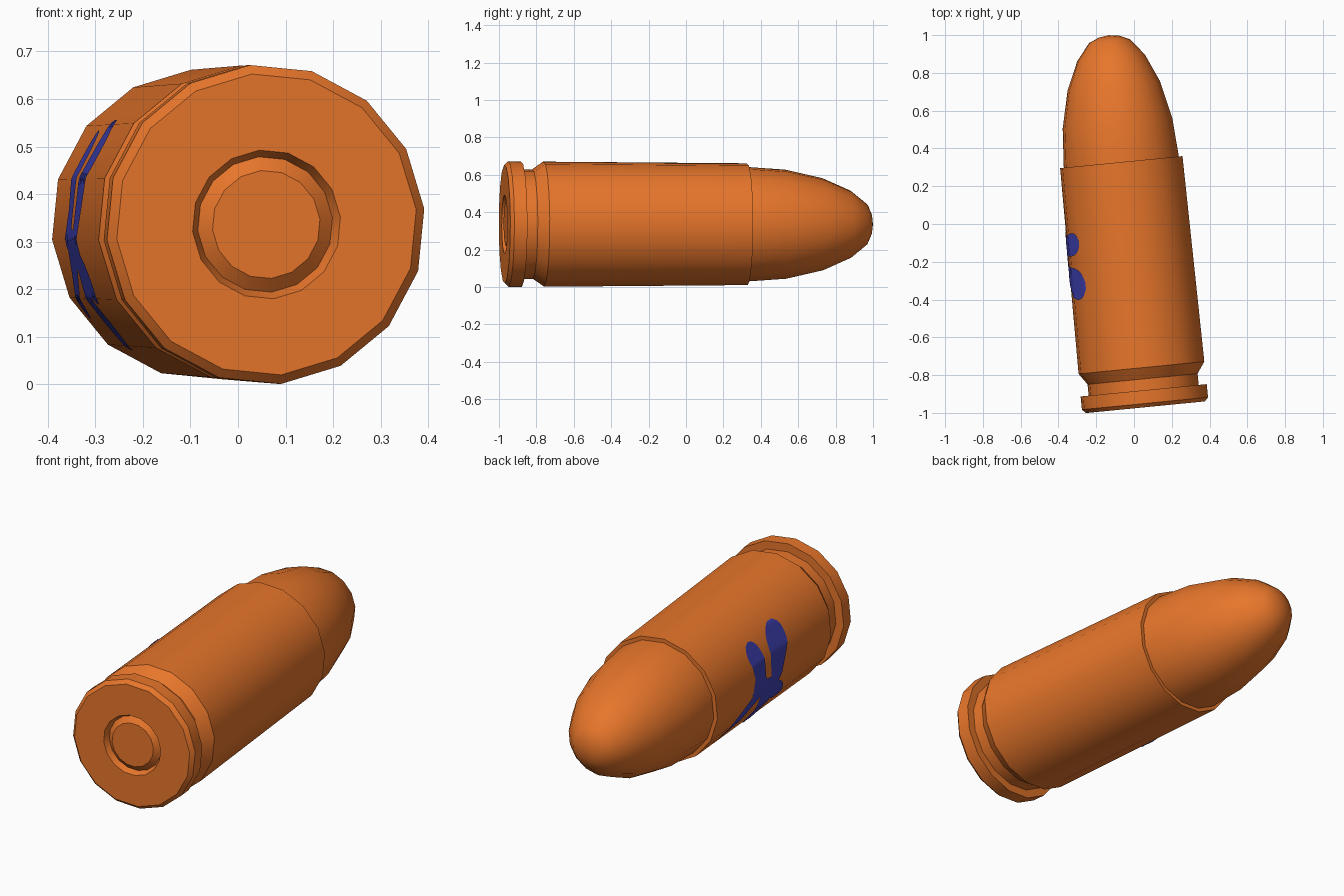
import bpy, bmesh, math
from mathutils import Matrix, Vector

if "Cube" in bpy.data.objects:
    bpy.data.objects.remove(bpy.data.objects["Cube"])

SIDES = 16
PHASE = math.radians(5.6)      # turn of the facets about the axis
STEP = 2 * math.pi / SIDES
# local frame: axis along +y, rear face at y = 0
PLACE = Matrix.Translation((0.06, -0.97, 0.336)) @ Matrix.Rotation(math.radians(5.6), 4, 'Z')


def material(name, rgb):
    m = bpy.data.materials.new(name)
    m.diffuse_color = (*rgb, 1)
    m.use_nodes = True
    m.node_tree.nodes["Principled BSDF"].inputs["Base Color"].default_value = m.diffuse_color
    return m


copper = material("copper_orange", (0.80, 0.18, 0.024))
blue = material("paint_blue", (0.05, 0.053, 0.45))


def finish(name, bm, mat, angle):
    bm.transform(PLACE)
    mesh = bpy.data.meshes.new(name)
    bm.to_mesh(mesh)
    bm.free()
    mesh.materials.append(mat)
    obj = bpy.data.objects.new(name, mesh)
    bpy.context.collection.objects.link(obj)
    bpy.ops.object.select_all(action='DESELECT')
    obj.select_set(True)
    bpy.context.view_layer.objects.active = obj
    bpy.ops.object.shade_smooth_by_angle(angle=math.radians(angle))
    return obj


def lathe(name, profile, mat, angle):
    """Closed turned solid; profile is (radius, distance along the axis)."""
    bm = bmesh.new()
    rings = []
    for r, s in profile:
        if r == 0:
            rings.append([bm.verts.new((0, s, 0))] * SIDES)
        else:
            rings.append([bm.verts.new((r * math.cos(PHASE + i * STEP), s,
                                        r * math.sin(PHASE + i * STEP))) for i in range(SIDES)])
    for a, b in zip(rings, rings[1:]):
        for i in range(SIDES):
            j = (i + 1) % SIDES
            bm.faces.new(list(dict.fromkeys((a[i], a[j], b[j], b[i]))))
    bmesh.ops.recalc_face_normals(bm, faces=bm.faces[:])
    return finish(name, bm, mat, angle)


# Casing: primer pocket, rim, extractor groove, shoulder, body and mouth
lathe("casing", [(0, 0.05), (0.143, 0.03), (0.157, 0), (0.318, 0), (0.337, 0.02),
                 (0.337, 0.09), (0.294, 0.09), (0.294, 0.15), (0.336, 0.21),
                 (0.327, 1.304), (0, 1.304)], copper, 28)

# Primer cap with a sloped border
lathe("primer", [(0, 0.006), (0.114, 0.006), (0.143, 0.03), (0, 0.035)], copper, 28)

# Rounded bullet
lathe("bullet", [(0, 1.2), (0.307, 1.2), (0.307, 1.31), (0.293, 1.51), (0.247, 1.71),
                 (0.18, 1.86), (0.108, 1.948), (0.055, 1.971), (0, 1.979)], copper, 50)


def on_casing(s, theta, lift=0.004):
    """Point just above the flat facets of the casing body."""
    radius = 0.336 - 0.009 * (s - 0.21) / 1.094
    off = (theta - PHASE) % STEP - STEP / 2
    r = radius * math.cos(STEP / 2) / math.cos(off) + lift
    return Vector((r * math.cos(theta), s, r * math.sin(theta)))


def paint_arm(bm, start, end, width, neck=0.45):
    """Teardrop stroke between two (distance, angle in degrees) points."""
    R, N = 0.33, 28
    a = Vector((start[0], R * math.radians(start[1])))
    b = Vector((end[0], R * math.radians(end[1])))
    side = Vector((-(b - a).y, (b - a).x)).normalized()
    rows = []
    for k in range(N + 1):
        t = k / N
        u = min(t / 0.7, 1)
        half = width * (neck + (1 - neck) * u * u * (3 - 2 * u))
        if t > 0.7:
            half *= math.sqrt(max(1 - ((t - 0.7) / 0.3) ** 2, 0.0004))
        row = []
        for f in (-1, -0.5, 0, 0.5, 1):
            p = a.lerp(b, t) + side * half * f
            row.append(bm.verts.new(on_casing(p.x, p.y / R)))
        rows.append(row)
    for p, q in zip(rows, rows[1:]):
        for i in range(4):
            face = bm.faces.new((p[i], p[i + 1], q[i + 1], q[i]))
            face.normal_update()
            c = face.calc_center_median()
            if face.normal.dot(Vector((c.x, 0, c.z))) < 0:
                face.normal_flip()


# Blue paint splash on the left of the casing
bm = bmesh.new()
paint_arm(bm, (0.76, 194), (0.65, 139), 0.08, 0.55)
paint_arm(bm, (0.87, 192), (0.905, 143), 0.06, 0.6)
paint_arm(bm, (0.95, 181), (0.63, 207), 0.05, 0.9)
paint_arm(bm, (0.80, 182), (0.83, 233), 0.07, 0.6)
paint_arm(bm, (0.82, 184), (1.17, 217), 0.025, 1.8)
finish("paint_splash", bm, blue, 30)
